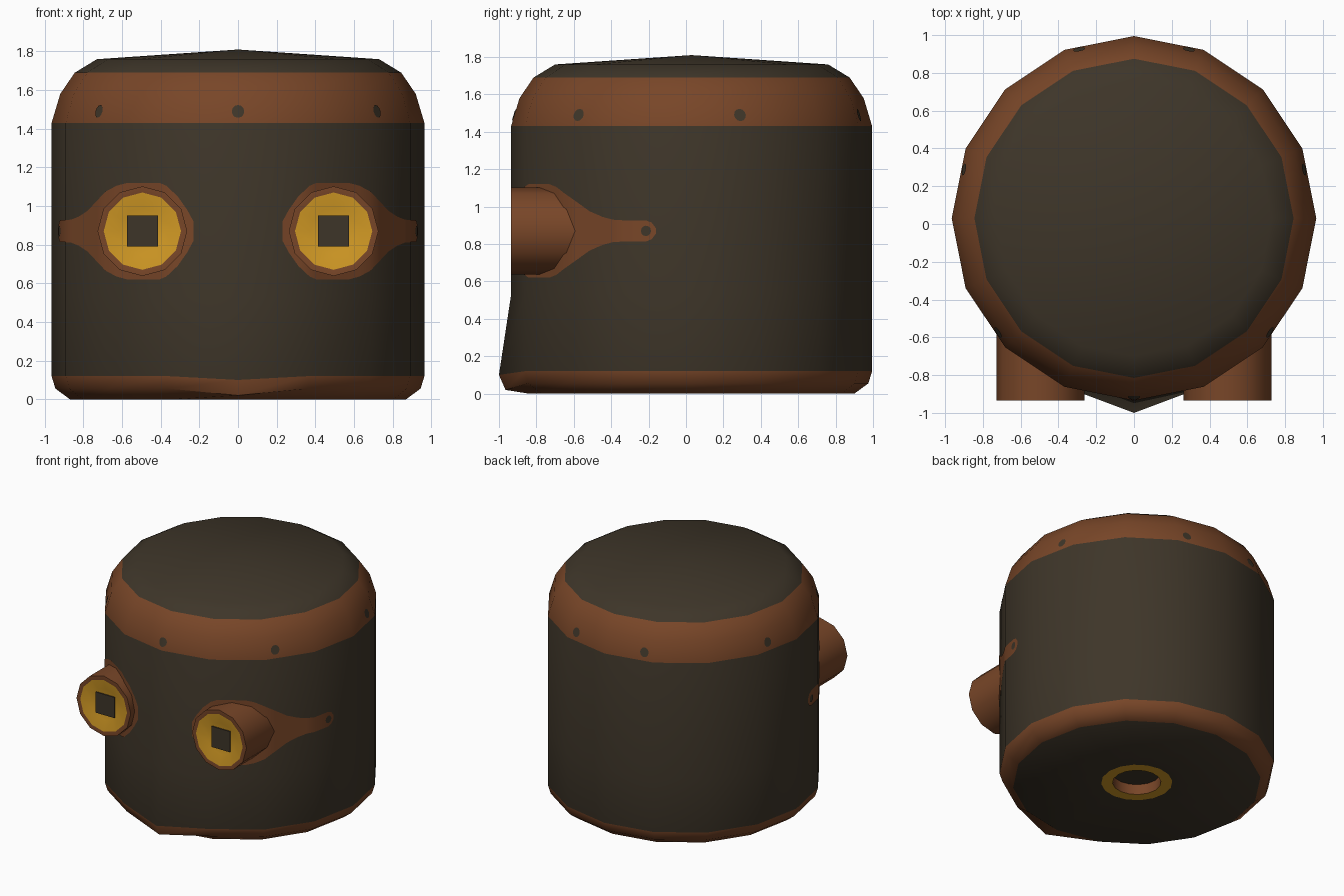
import bpy, bmesh, math
from mathutils import Vector

if "Cube" in bpy.data.objects:
    bpy.data.objects.remove(bpy.data.objects["Cube"])

CY, R, N = 0.03, 0.965, 16          # drum centre offset, radius, sides


def material(name, rgb):
    m = bpy.data.materials.new(name)
    m.diffuse_color = (*rgb, 1)
    m.use_nodes = True
    m.node_tree.nodes["Principled BSDF"].inputs["Base Color"].default_value = m.diffuse_color
    return m


DARK = material("dark_iron", (0.048, 0.036, 0.022))
RUST = material("rust_brown", (0.188, 0.061, 0.021))
GOLD = material("amber", (0.64, 0.32, 0.018))
MATS = [DARK, RUST, GOLD]


def finish(name, bm, angle=40):
    me = bpy.data.meshes.new(name)
    bm.normal_update()
    bm.to_mesh(me)
    bm.free()
    for m in MATS:
        me.materials.append(m)
    ob = bpy.data.objects.new(name, me)
    bpy.context.collection.objects.link(ob)
    bpy.ops.object.select_all(action='DESELECT')
    ob.select_set(True)
    bpy.context.view_layer.objects.active = ob
    bpy.ops.object.shade_smooth_by_angle(angle=math.radians(angle))
    return ob


def bridge(bm, a, b, mat):
    n = len(a)
    for i in range(n):
        j = (i + 1) % n
        bm.faces.new((a[i], a[j], b[j], b[i])).material_index = mat


def on_drum(deg, z, off):
    """Point on the faceted drum wall; deg is measured from the front."""
    r = R if z < 1.43 else R - 0.045 * (z - 1.43) / 0.15
    step = 360 / N
    local = math.radians(deg % step - step / 2)
    r = r * math.cos(math.pi / N) / math.cos(local) + off
    a = math.radians(deg)
    return Vector((r * math.sin(a), CY - r * math.cos(a), z))


def outward(bm):
    bm.normal_update()
    for f in bm.faces:
        c = f.calc_center_median()
        if f.normal.dot(Vector((c.x, c.y - CY, 0))) < 0:
            f.normal_flip()


# Drum: (radius, height, colour of the band up to the next ring)
profile = [(0.17, 0.08, 1), (0.17, 0.0, 2), (0.25, 0.0, 0), (0.87, 0.0, 1),
           (0.945, 0.055, 1), (R, 0.12, 0), (R, 0.53, 0), (R, 1.43, 1),
           (0.92, 1.58, 1), (0.845, 1.69, 0), (0.73, 1.76, 0)]
bm = bmesh.new()
rings = []
for r, z, _ in profile:
    rings.append([bm.verts.new((r * math.sin(i * math.tau / N),
                                CY - r * math.cos(i * math.tau / N), z))
                  for i in range(N)])
rings[4][0].co = (0, -0.965, 0.02)      # pointed lip at the front foot
rings[5][0].co = (0, -1.0, 0.10)
for k in range(len(rings) - 1):
    bridge(bm, rings[k], rings[k + 1], profile[k][2])
bm.faces.new(rings[0][::-1])
tip = bm.verts.new((0, CY, 1.81))
for i in range(N):
    bm.faces.new((rings[-1][i], rings[-1][(i + 1) % N], tip))
bmesh.ops.recalc_face_normals(bm, faces=bm.faces)
finish("drum_body", bm)


def rivet(name, deg, z, off, radius=0.033):
    bm = bmesh.new()
    mid = bm.verts.new(on_drum(deg, z, off))
    rim = []
    for i in range(12):
        a = i * math.tau / 12
        d = math.degrees(radius * math.cos(a) / R)
        rim.append(bm.verts.new(on_drum(deg + d, z + radius * math.sin(a), off)))
    for i in range(12):
        bm.faces.new((mid, rim[i], rim[(i + 1) % 12]))
    outward(bm)
    finish(name, bm)


# Rivets round the upper band
for deg in (0, 50, 106, 162, -50, -106, -162):
    rivet("band_rivet", deg, 1.49, 0.005)

EX, EZ = 0.495, 0.87                    # lamp centre
# Bracket outline: (degrees from front, half height)
outline = [(14, 0.05), (16, 0.11), (19, 0.18), (22.5, 0.235), (25, 0.25),
           (37, 0.25), (41, 0.235), (45, 0.205), (50, 0.155), (55, 0.105),
           (60, 0.075), (64, 0.06), (67.5, 0.057), (75, 0.057),
           (77, 0.045), (78.4, 0.015)]

for side, label in ((1, "right"), (-1, "left")):
    # Bracket plate wrapped on the drum wall
    bm = bmesh.new()
    cols = [[bm.verts.new(on_drum(side * d, EZ + s * h, 0.004)) for s in (-1, 1)]
            for d, h in outline]
    for a, b in zip(cols, cols[1:]):
        bm.faces.new((a[0], b[0], b[1], a[1])).material_index = 1
    outward(bm)
    finish(label + "_bracket", bm)
    rivet(label + "_bracket_rivet", side * 75.2, EZ, 0.008, 0.028)

    # Lamp tube with a shallow amber dish
    bm = bmesh.new()
    tube = []
    for r, y in ((0.232, -0.55), (0.232, -0.935), (0.2, -0.935), (0.12, -0.91)):
        tube.append([bm.verts.new((side * EX + r * math.cos(i * math.tau / 12), y,
                                   EZ + r * math.sin(i * math.tau / 12)))
                     for i in range(12)])
    for k, mat in enumerate((1, 1, 2)):
        bridge(bm, tube[k], tube[k + 1], mat)
    bm.faces.new(tube[3]).material_index = 2
    bmesh.ops.recalc_face_normals(bm, faces=bm.faces)
    finish(label + "_lamp", bm)

    # Square pupil plate
    bm = bmesh.new()
    bmesh.ops.create_cube(bm, size=1)
    for v in bm.verts:
        v.co = (side * EX + v.co.x * 0.16, -0.914 + v.co.y * 0.009, EZ + v.co.z * 0.16)
    finish(label + "_pupil", bm)
